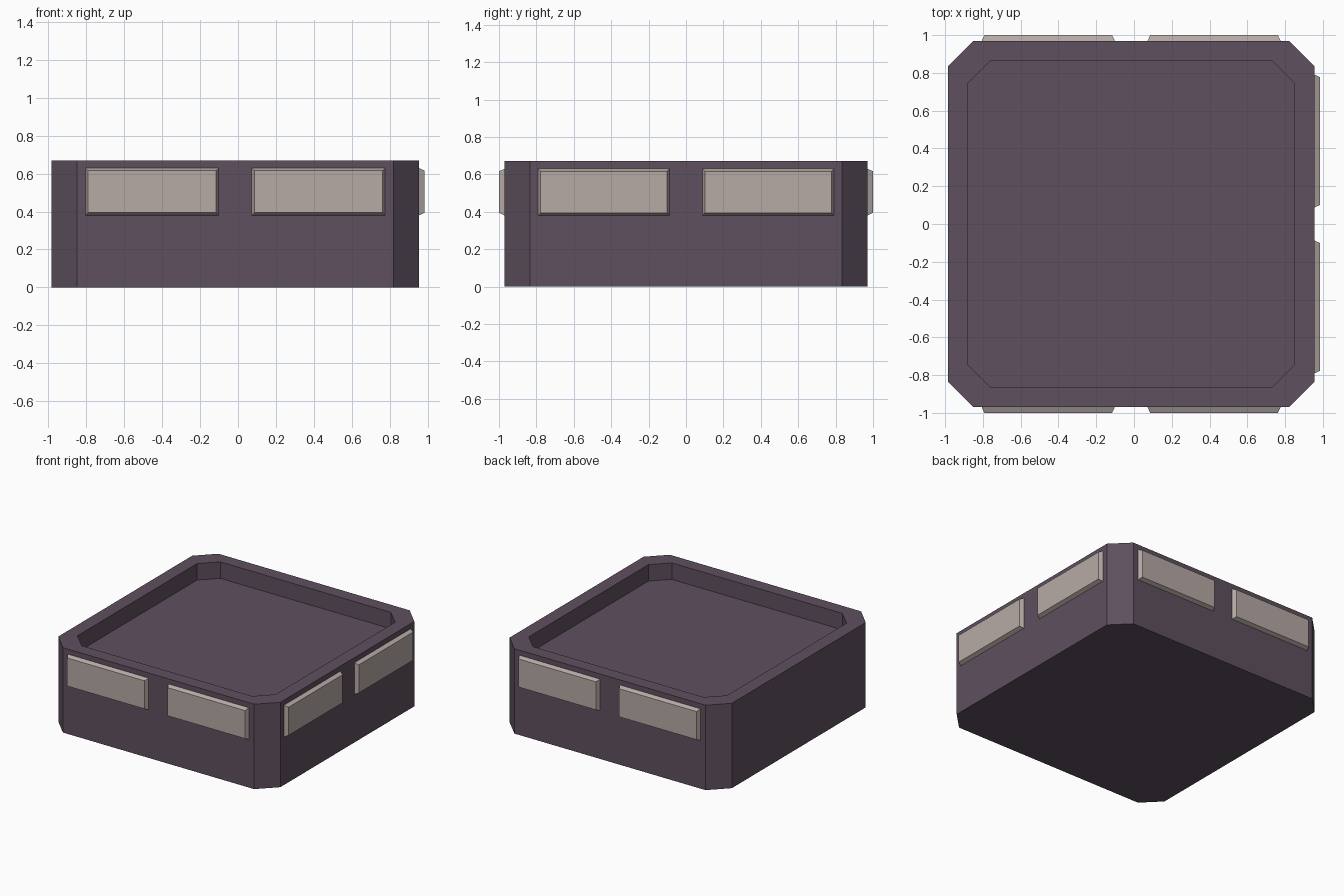
import bpy, bmesh, math
from mathutils import Matrix

if "Cube" in bpy.data.objects:
    bpy.data.objects.remove(bpy.data.objects["Cube"])

CX = -0.015          # body sits slightly left because only the right side has panels
HALF, HEIGHT = 0.97, 0.67


def material(name, rgb):
    m = bpy.data.materials.new(name)
    m.diffuse_color = (*rgb, 1)
    m.use_nodes = True
    m.node_tree.nodes["Principled BSDF"].inputs["Base Color"].default_value = m.diffuse_color
    return m


plum = material("dark plum", (0.112, 0.080, 0.112))
stone = material("warm grey", (0.468, 0.400, 0.374))


def finish(name, bm, mat):
    bmesh.ops.recalc_face_normals(bm, faces=bm.faces)
    me = bpy.data.meshes.new(name)
    bm.to_mesh(me)
    bm.free()
    me.materials.append(mat)
    ob = bpy.data.objects.new(name, me)
    bpy.context.collection.objects.link(ob)
    return ob


def octagon(bm, half, cut, z):
    """Square ring with cut corners."""
    a, b = half, half - cut
    pts = [(a, -b), (a, b), (b, a), (-b, a), (-a, b), (-a, -b), (-b, -a), (b, -a)]
    return [bm.verts.new((CX + x, y, z)) for x, y in pts]


# Tray body: bottom, outer wall, rim, inner wall and sunken floor
bm = bmesh.new()
rings = [octagon(bm, HALF, 0.135, 0), octagon(bm, HALF, 0.135, HEIGHT),
         octagon(bm, 0.865, 0.12, HEIGHT), octagon(bm, 0.865, 0.12, 0.54)]
for lo, hi in zip(rings, rings[1:]):
    for i in range(8):
        j = (i + 1) % 8
        bm.faces.new((lo[i], lo[j], hi[j], hi[i]))
bm.faces.new(rings[0])
bm.faces.new(rings[-1])
finish("tray_body", bm, plum)


# Bevelled panels, two on each of the front, right and back sides
def panel(name, offset, angle):
    bm = bmesh.new()
    loops = []
    for y, w, h in ((-HALF + 0.005, 0.352, 0.125), (-HALF, 0.352, 0.125), (-1.0, 0.338, 0.111)):
        loops.append([bm.verts.new((offset + sx * w, y, 0.505 + sz * h))
                      for sx, sz in ((-1, -1), (1, -1), (1, 1), (-1, 1))])
    for a, b in zip(loops, loops[1:]):
        for i in range(4):
            j = (i + 1) % 4
            bm.faces.new((a[i], a[j], b[j], b[i]))
    bm.faces.new(loops[0])
    bm.faces.new(loops[-1])
    bm.transform(Matrix.Translation((CX, 0, 0)) @ Matrix.Rotation(math.radians(angle), 4, 'Z'))
    finish(name, bm, stone)


for side, angle in (("front", 0), ("right", 90), ("back", 180)):
    for n, offset in enumerate((-0.439, 0.439), 1):
        panel(f"{side}_panel_{n}", offset, angle)
